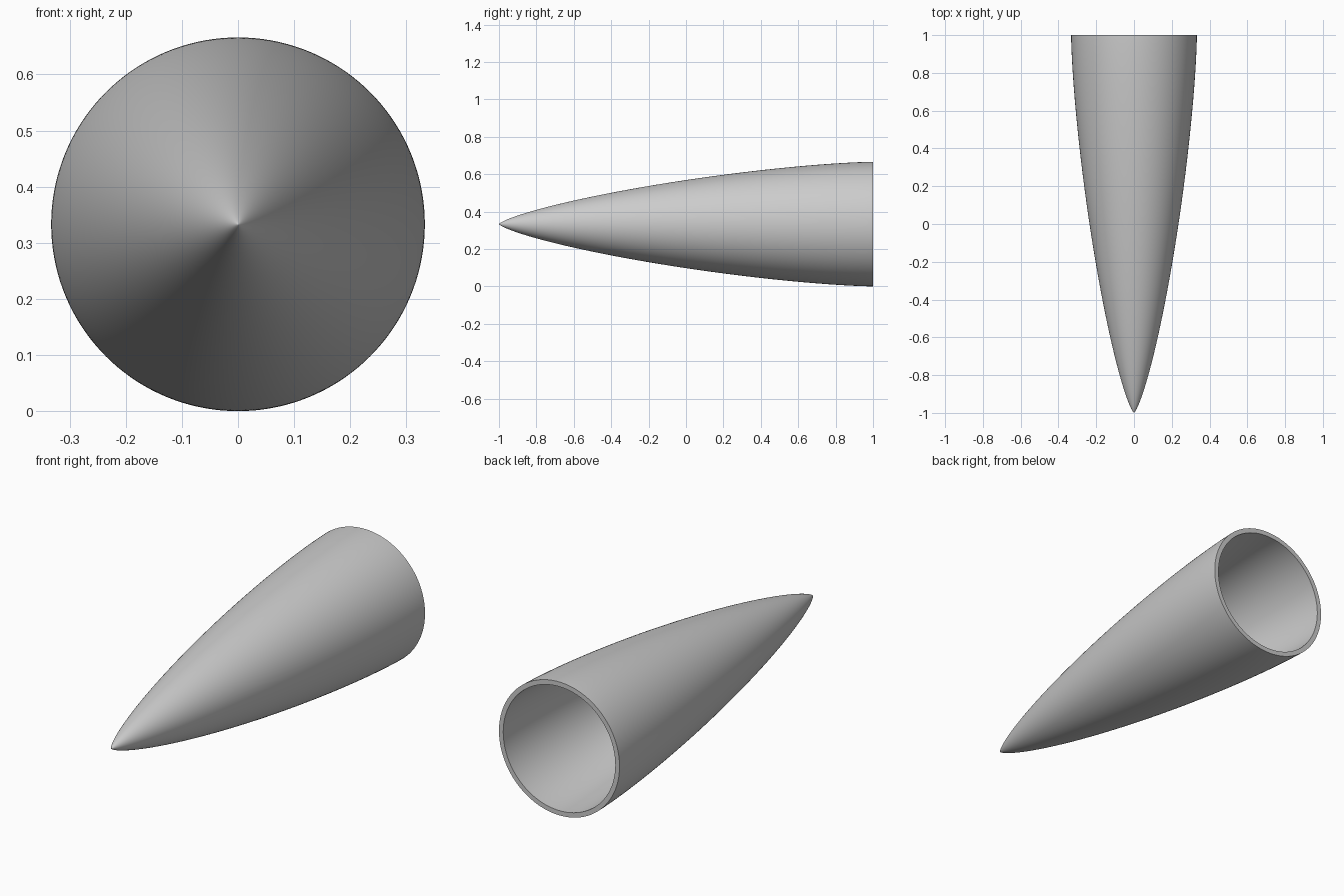
import bpy, bmesh
from math import sin, cos, pi, sqrt, radians
from mathutils import Vector

if "Cube" in bpy.data.objects:
    bpy.data.objects.remove(bpy.data.objects["Cube"])

LENGTH, RADIUS, WALL = 2.0, 0.333, 0.0235
SIDES, STEPS = 144, 72


def shell_radius(theta):
    # minimum-drag ogive, theta runs 0 (tip) to pi (base)
    return RADIUS * sqrt(max(0.0, theta - sin(2 * theta) / 2) / pi)


def station(theta):
    return -1 + LENGTH * (1 - cos(theta)) / 2


# angle at which the cavity (constant wall thickness) begins
lo, hi = 0.0, pi
for _ in range(50):
    mid = (lo + hi) / 2
    lo, hi = (mid, hi) if shell_radius(mid) < WALL else (lo, mid)
start = hi

# outer profile tip to base, then inner profile base to cavity tip
outer = [pi * i / STEPS for i in range(STEPS + 1)]
inner = [pi + (start - pi) * i / STEPS for i in range(STEPS + 1)]
profile = [(shell_radius(a), station(a)) for a in outer]
profile += [(max(0.0, shell_radius(a) - WALL), station(a)) for a in inner]
profile[-1] = (0.0, profile[-1][1])

# revolve around the y axis
bm = bmesh.new()
verts = [bm.verts.new((r, y, RADIUS)) for r, y in profile]
edges = [bm.edges.new(pair) for pair in zip(verts, verts[1:])]
bmesh.ops.spin(bm, geom=verts + edges, cent=(0, 0, RADIUS), axis=Vector((0, 1, 0)),
               angle=2 * pi, steps=SIDES, use_merge=False)
bmesh.ops.remove_doubles(bm, verts=bm.verts, dist=1e-5)
bmesh.ops.recalc_face_normals(bm, faces=bm.faces)

# hollow nose cone
mesh = bpy.data.meshes.new("nose_cone")
bm.to_mesh(mesh)
bm.free()
cone = bpy.data.objects.new("nose_cone", mesh)
bpy.context.collection.objects.link(cone)
bpy.context.view_layer.objects.active = cone
cone.select_set(True)
bpy.ops.object.shade_smooth_by_angle(angle=radians(40))
